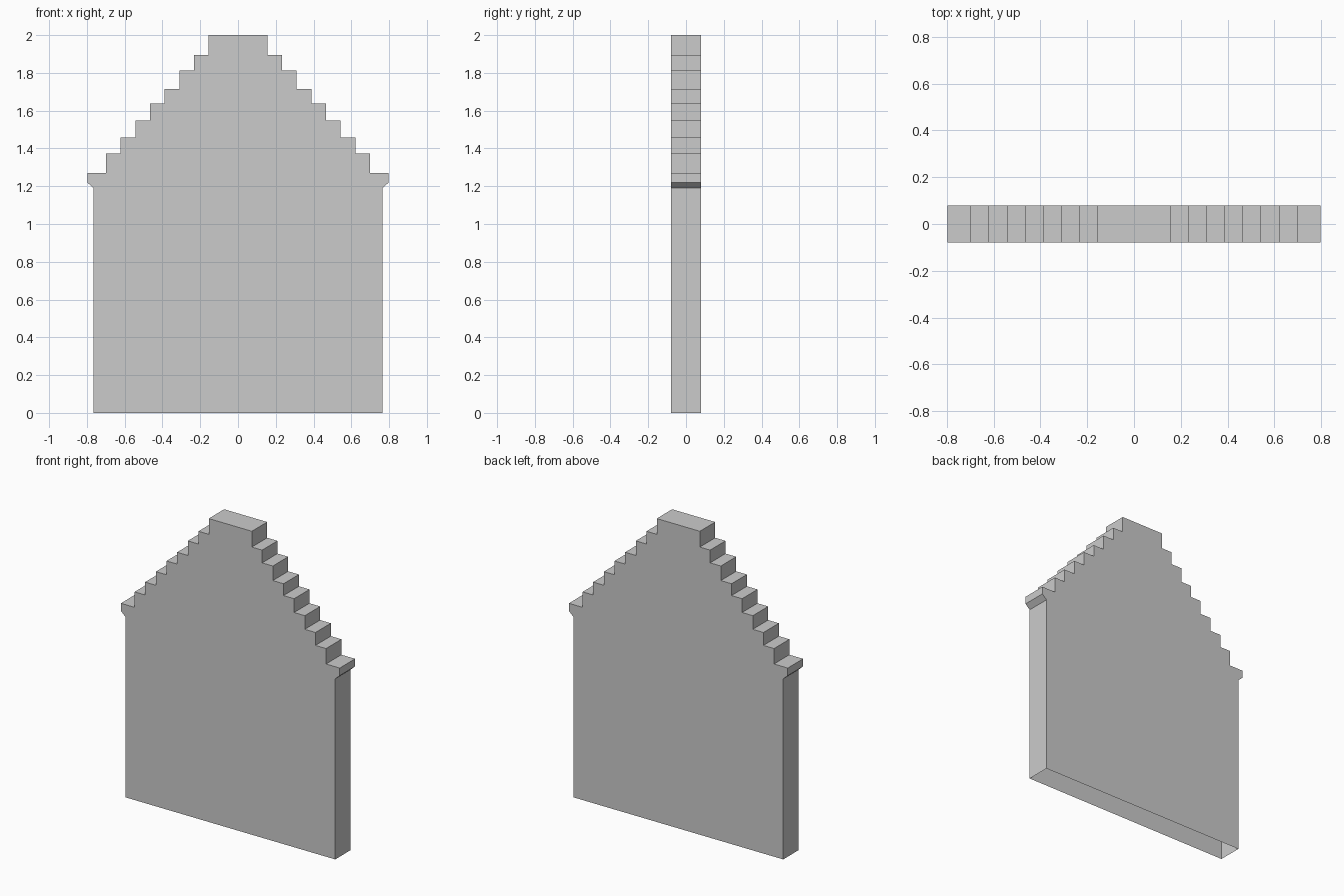
import bpy, bmesh

if "Cube" in bpy.data.objects:
    bpy.data.objects.remove(bpy.data.objects["Cube"])

HALF_DEPTH = 0.08

# Right half of the outline: wall, flared corbel, then (x, top z) of each step
half = [(0.765, 0.0), (0.765, 1.19), (0.798, 1.22)]
steps = [(0.798, 1.27), (0.698, 1.372), (0.621, 1.457), (0.543, 1.547),
         (0.465, 1.638), (0.388, 1.716), (0.31, 1.812), (0.232, 1.896),
         (0.157, 2.0)]
for i, (x, z) in enumerate(steps):
    if i:
        half.append((x, steps[i - 1][1]))
    half.append((x, z))

# Mirror the outline to the left side
outline = half + [(-x, z) for x, z in reversed(half)]

# Front and back faces
bm = bmesh.new()
front = [bm.verts.new((x, -HALF_DEPTH, z)) for x, z in outline]
back = [bm.verts.new((x, HALF_DEPTH, z)) for x, z in outline]
bm.faces.new(front)
bm.faces.new(back[::-1])

# Sides and steps; the underside stays open
for i in range(len(outline) - 1):
    bm.faces.new((front[i + 1], front[i], back[i], back[i + 1]))

mesh = bpy.data.meshes.new("stepped_gable_wall")
bm.to_mesh(mesh)
bm.free()
wall = bpy.data.objects.new("stepped_gable_wall", mesh)
bpy.context.collection.objects.link(wall)
